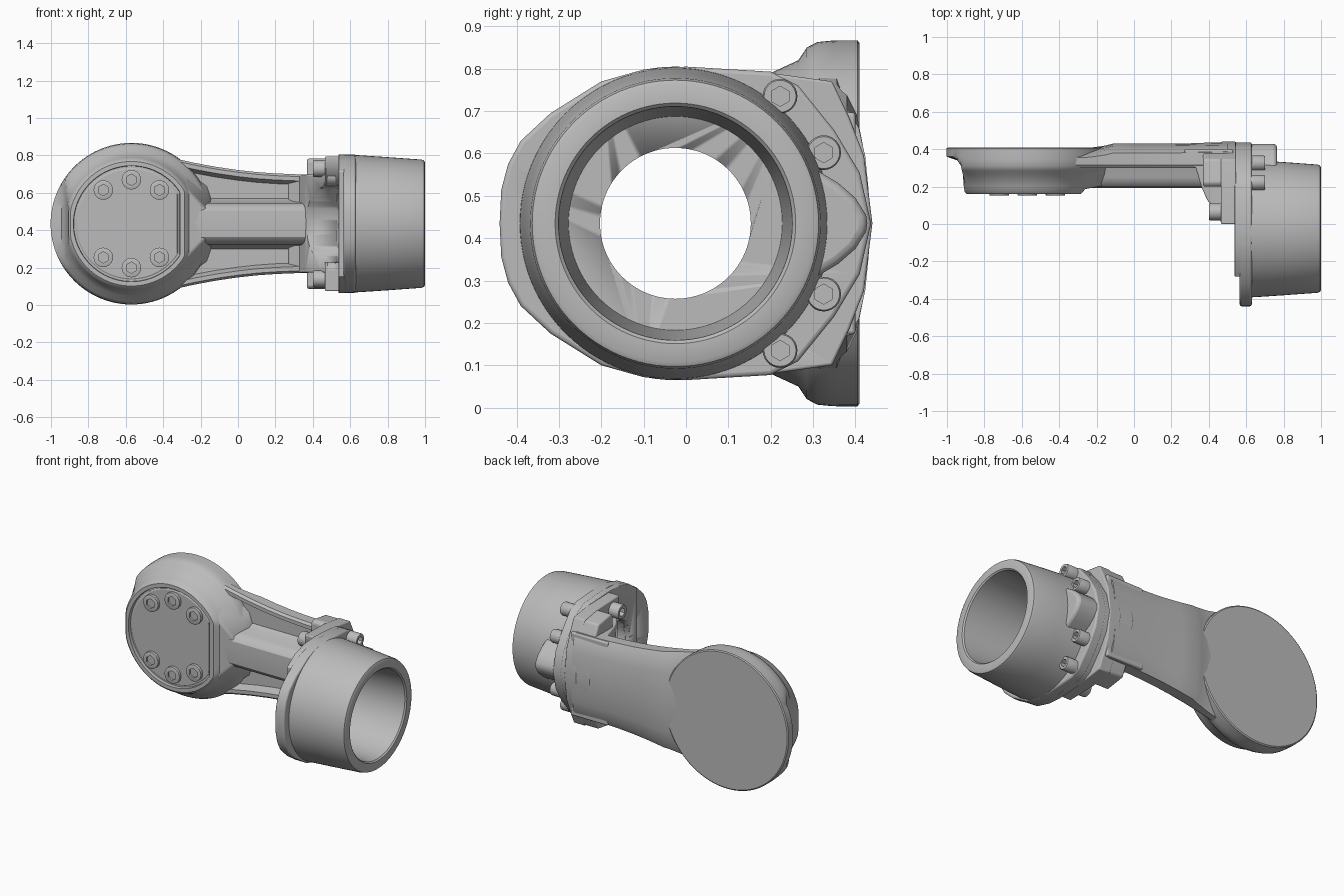
import bpy, bmesh, math
from mathutils import Vector

if "Cube" in bpy.data.objects:
    bpy.data.objects.remove(bpy.data.objects["Cube"], do_unlink=True)

ZC = 0.435           # height of the symmetry plane
DISC_X = -0.57       # axis of the round end
BORE_Y = -0.025      # axis of the cup

grey = bpy.data.materials.new("cast_grey")
grey.use_nodes = True
grey.diffuse_color = (0.5, 0.5, 0.5, 1)
grey.node_tree.nodes["Principled BSDF"].inputs["Base Color"].default_value = (0.5, 0.5, 0.5, 1)


def finish(name, bm, bevel=0.0):
    bmesh.ops.recalc_face_normals(bm, faces=bm.faces)
    mesh = bpy.data.meshes.new(name)
    bm.to_mesh(mesh)
    bm.free()
    mesh.materials.append(grey)
    ob = bpy.data.objects.new(name, mesh)
    bpy.context.collection.objects.link(ob)
    bpy.ops.object.select_all(action='DESELECT')
    ob.select_set(True)
    bpy.context.view_layer.objects.active = ob
    bpy.ops.object.shade_smooth_by_angle(angle=math.radians(32))
    if bevel:
        mod = ob.modifiers.new("soft_edges", 'BEVEL')
        mod.width, mod.segments = bevel, 3
        mod.limit_method, mod.angle_limit = 'ANGLE', math.radians(40)
    return ob


def loft(name, rings, closed=False, bevel=0.0):
    """Skin rings of equal length; cap the ends, or join last to first."""
    bm = bmesh.new()
    loops = [[bm.verts.new(p) for p in ring] for ring in rings]
    pairs = list(zip(loops, loops[1:]))
    if closed:
        pairs.append((loops[-1], loops[0]))
    else:
        bm.faces.new(loops[0])
        bm.faces.new(loops[-1])
    n = len(loops[0])
    for a, b in pairs:
        for i in range(n):
            j = (i + 1) % n
            bm.faces.new((a[i], a[j], b[j], b[i]))
    return finish(name, bm, bevel)


def mirrored(half):
    """Close a (y, dz) half outline by reflecting it below the symmetry plane."""
    return half + [(y, -d) for y, d in reversed(half) if d > 0]


def plate(name, half, x0, x1, bevel=0.01):
    pts = mirrored(half)
    return loft(name, [[(x, y, ZC + d) for y, d in pts] for x in (x0, x1)], bevel=bevel)


def angles(n):
    return [2 * math.pi * i / n for i in range(n)]


def x_ring(x, r, n=96):
    return [(x, BORE_Y + r * math.cos(a), ZC + r * math.sin(a)) for a in angles(n)]


def cut(ob, cutter):
    mod = ob.modifiers.new("bore", 'BOOLEAN')
    mod.operation, mod.object = 'DIFFERENCE', cutter
    mod.solver = 'EXACT'


def bolt(name, base, direction, r, h):
    """Cap screw with a hexagonal socket."""
    d = Vector(direction)
    u = Vector((0, 0, 1))
    v = d.cross(u)

    def ring(rad, t, hexed=False):
        out = []
        for a in angles(24):
            k = rad
            if hexed:
                k *= math.cos(math.pi / 6) / math.cos(a % (math.pi / 3) - math.pi / 6)
            out.append(Vector(base) + d * t + (u * math.cos(a) + v * math.sin(a)) * k)
        return out
    loft(name, [ring(r, -0.02), ring(r, h * 0.9), ring(r * 0.92, h),
                ring(r * 0.58, h, True), ring(r * 0.58, h * 0.45, True)])


# Round end: wide back disc stepping in to the cover housing
def disc_ring(y, r, left, right):
    return [(DISC_X + min(max(r * math.cos(a), -left), right), y, ZC + r * math.sin(a))
            for a in angles(96)]


loft("round_end", [disc_ring(*p) for p in (
    (0.41, 0.425, 0.43, 0.43), (0.405, 0.432, 0.432, 0.432), (0.36, 0.432, 0.432, 0.432),
    (0.34, 0.431, 0.375, 0.43), (0.31, 0.428, 0.355, 0.42), (0.285, 0.415, 0.35, 0.40),
    (0.265, 0.385, 0.345, 0.37), (0.2, 0.355, 0.34, 0.32), (0.17, 0.345, 0.335, 0.295),
    (0.16, 0.333, 0.325, 0.285), (0.16, 0.31, 0.31, 0.26), (0.18, 0.308, 0.308, 0.258))])

# Cover plate with its six screws
loft("cover_plate", [disc_ring(0.185, 0.298, 0.298, 0.25), disc_ring(0.176, 0.298, 0.298, 0.25),
                     disc_ring(0.172, 0.292, 0.292, 0.245)])
for dx, dz in ((-0.15, 0.18), (0, 0.235), (0.15, 0.18)):
    for s in (1, -1):
        bolt("cover_screw", (DISC_X + dx, 0.172, ZC + s * dz), (0, -1, 0), 0.052, 0.02)

# Sloping neck between the round end and the arm
bm = bmesh.new()
for s in (1, -1):
    for x, y, d in ((-0.3, 0.18, 0.21), (-0.16, 0.205, 0.07), (-0.33, 0.29, 0.32),
                    (-0.16, 0.36, 0.2), (-0.33, 0.38, 0.32), (-0.13, 0.36, 0.1)):
        bm.verts.new((x, y, ZC + s * d))
bmesh.ops.convex_hull(bm, input=bm.verts)
finish("neck", bm, 0.012)


# Arm: curved back, edge flanges and a rounded centre rib
def arm_ring(x, h, back):
    half = [(back, 0), (back - 0.004, 0.3 * h), (back - 0.012, 0.6 * h), (back - 0.027, 0.85 * h),
            (back - 0.05, h), (0.315, h), (0.3, h - 0.012), (0.3, h - 0.035), (0.35, h - 0.055),
            (0.35, 0.135), (0.32, 0.118), (0.25, 0.11), (0.215, 0.095), (0.197, 0.07), (0.193, 0)]
    return [(x, y, ZC + d) for y, d in mirrored(half)]


loft("arm", [arm_ring(*p) for p in (
    (-0.32, 0.345, 0.405), (-0.24, 0.327, 0.407), (-0.15, 0.31, 0.42), (-0.11, 0.303, 0.43),
    (0, 0.287, 0.43), (0.1, 0.276, 0.43), (0.2, 0.269, 0.43), (0.32, 0.264, 0.432), (0.5, 0.265, 0.435))])

# Arm end: side walls flaring forward, shoulder and bolting flange
bore_cutter = loft("bore_cutter", [x_ring(0.2, 0.178), x_ring(0.8, 0.178)])
relief_cutter = loft("relief_cutter", [x_ring(0.2, 0.21), x_ring(0.6, 0.21)])
for helper in (bore_cutter, relief_cutter):
    helper.hide_render = True
    helper.hide_viewport = True
    helper.display_type = 'WIRE'

profile = [(0.27, 0.34), (0.33, 0.3), (0.36, 0.2), (0.39, 0.13), (0.44, 0.07), (0.47, 0.0),
           (0.53, 0.0), (0.53, 0.4), (0.27, 0.4)]
web = loft("arm_end_walls", [[(x, y, ZC + d) for x, y in profile] for d in (-0.262, 0.262)], bevel=0.008)
shoulder = plate("arm_end_shoulder", [(0.2, 0), (0.2, 0.335), (0.22, 0.35), (0.345, 0.33),
                                      (0.385, 0.25), (0.42, 0.16), (0.437, 0)], 0.37, 0.5)
flange = plate("arm_end_flange", [(0.0, 0), (0.0, 0.36), (0.2, 0.355), (0.345, 0.335),
                                  (0.385, 0.25), (0.42, 0.16), (0.44, 0)], 0.465, 0.545, 0.006)
for part in (web, shoulder, flange):
    cut(part, relief_cutter)
for s in (1, -1):
    bolt("arm_flange_screw", (0.465, 0.065, ZC + s * 0.295), (-1, 0, 0), 0.045, 0.065)

# Cup: tapered drum with a stepped bore
loft("cup", [x_ring(*p) for p in (
    (0.57, 0.37), (0.65, 0.366), (0.8, 0.356), (0.98, 0.343), (0.995, 0.338), (1.0, 0.328),
    (1.0, 0.284), (0.992, 0.276), (0.625, 0.252), (0.625, 0.178), (0.57, 0.178))], closed=True)

# Cup flange and its thinner mating plate
wide = [(-0.44, 0), (-0.436, 0.08), (-0.42, 0.14), (-0.39, 0.195), (-0.32, 0.26), (-0.2, 0.335),
        (-0.1, 0.363), (0, 0.37), (0.2, 0.358), (0.265, 0.325), (0.35, 0.22), (0.41, 0.12), (0.437, 0)]
narrow = [(-0.28, 0), (-0.28, 0.28)] + [p for p in wide if p[0] >= -0.2]
for part in (plate("cup_flange", wide, 0.565, 0.63), plate("mating_plate", narrow, 0.537, 0.575, 0.004)):
    cut(part, bore_cutter)

# Rounded boss on the back of the cup
boss = [(0.25, 0.16), (0.31, 0.125), (0.36, 0.095), (0.4, 0.06), (0.425, 0.02), (0.428, 0)]
plate("cup_boss", boss, 0.61, 0.765, 0.02)

# Cup flange screws
for y, d in ((0.222, 0.3), (0.325, 0.167)):
    for s in (1, -1):
        bolt("cup_flange_screw", (0.63, y, ZC + s * d), (1, 0, 0), 0.041, 0.07)
